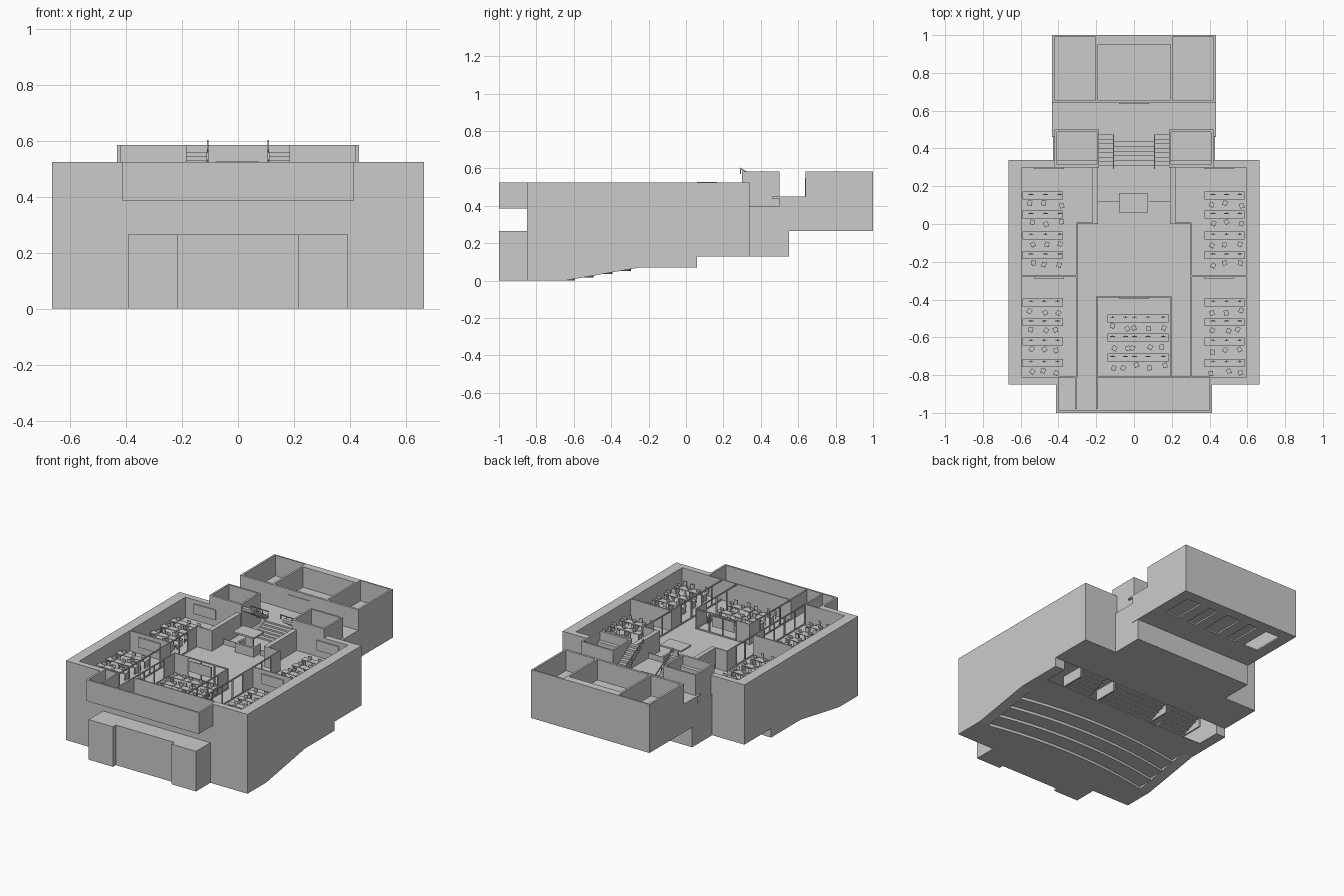
import bpy, bmesh, math, random
from mathutils import Matrix, Vector

if "Cube" in bpy.data.objects:
    bpy.data.objects.remove(bpy.data.objects["Cube"])
random.seed(4)
F, T = 0.39, 0.525      # upper floor level, main wall top
F2, T2 = 0.45, 0.585    # rear floor level, rear wall top


def finish(name, bm):
    bmesh.ops.recalc_face_normals(bm, faces=bm.faces)
    me = bpy.data.meshes.new(name)
    bm.to_mesh(me)
    bm.free()
    ob = bpy.data.objects.new(name, me)
    bpy.context.collection.objects.link(ob)
    return ob


def add_box(bm, b, m=Matrix()):
    x0, x1, y0, y1, z0, z1 = b
    s = Matrix.Diagonal((abs(x1 - x0), abs(y1 - y0), abs(z1 - z0), 1))
    t = Matrix.Translation(((x0 + x1) / 2, (y0 + y1) / 2, (z0 + z1) / 2))
    bmesh.ops.create_cube(bm, size=1, matrix=m @ t @ s)


def boxes(name, items, mirror=False):
    bm = bmesh.new()
    for b in items:
        add_box(bm, b)
        if mirror:
            add_box(bm, (-b[1], -b[0]) + tuple(b[2:]))
    return finish(name, bm)


def prism(name, pts, axis_vec, mirror=False):
    bm = bmesh.new()
    for s in ((1, -1) if mirror else (1,)):
        f = bm.faces.new([bm.verts.new((s * p[0], p[1], p[2])) for p in pts])
        r = bmesh.ops.extrude_face_region(bm, geom=[f])
        v = [g for g in r['geom'] if isinstance(g, bmesh.types.BMVert)]
        bmesh.ops.translate(bm, verts=v, vec=(s * axis_vec[0], axis_vec[1], axis_vec[2]))
    return finish(name, bm)


# ---- outer shell: side walls follow the raked hall floor
side = [(-.85, 0), (-.65, 0), (-.25, .07), (.06, .07), (.06, .13), (.34, .13), (.34, T), (-.85, T)]
prism("side_wall", [(.595, y, z) for y, z in side], (.07, 0, 0), mirror=True)
boxes("front_wall", [(.41, .6, -.85, -.81, 0, T), (.215, .41, -.85, -.81, 0, F)], True)
boxes("front_wall_middle", [(-.215, .215, -.85, -.81, .25, F)])
boxes("back_wall", [(.19, .6, .30, .34, F, T), (.42, .6, .30, .34, .13, F)], True)
boxes("upper_floor", [(-.6, .6, -.82, .34, F - .01, F)])

# ---- front projections
boxes("front_tower", [(.215, .393, -1, -.85, 0, .265)], True)
boxes("front_bay", [(-.215, .215, -.97, -.85, 0, .265)])
boxes("front_gallery", [(-.413, .413, -1, -.81, .385, F), (-.413, .413, -1, -.988, F, T),
                        (-.413, -.4, -1, -.81, F, T), (.4, .413, -1, -.81, F, T)])

# ---- hall floor: curved tiers rising to the rear
R = 3.0
edges = [-.60, -.50, -.40, -.30]
boxes("hall_floor_front", [(-.6, .6, -.85, -.70, 0, .006)])


def arc(y):
    xs = [-.6 + 1.2 * i / 12 for i in range(13)]
    return [(x, y - R + math.sqrt(R * R - x * x)) for x in xs]


def tier(name, front, back, z, h):
    prism(name, [(x, y, z) for x, y in front + back[::-1]], (0, 0, h))


rows = [[(-.6, -.70), (.6, -.70)]] + [arc(y) for y in edges] + [[(-.6, -.1), (.6, -.1)]]
for i in range(5):
    z = .0175 * i
    tier("hall_tier", rows[i], rows[i + 1], z, .006)
    if i:
        tier("hall_riser", rows[i], [(x, y + .006) for x, y in rows[i]], z - .0175, .0175)
boxes("hall_rear_floor", [(-.6, .6, .06, .34, .13, .14), (-.43, .43, .34, .55, .13, .14)])
n = 5
steps = []
for x0, x1 in ((-.46, -.27), (-.2, .2), (.27, .46)):
    for i in range(n):
        y, z = -.1 + .032 * i, .07 + .012 * i
        steps += [(x0, x1, y, y + .032, z + .006, z + .012), (x0, x1, y, y + .005, z, z + .012)]
boxes("hall_stairs", steps)
boxes("hall_stair_cheek", [(.2, .21, -.1, .06, .07, .14), (.46, .47, -.1, .06, .07, .14)], True)
boxes("hall_rear_wall", [(-.43, .43, .54, .55, .13, .40), (-.43, -.42, .34, .55, .13, .40),
                         (.42, .43, .34, .55, .13, .40)])

# ---- rear block
boxes("rear_lower_wall", [(-.433, .433, .99, 1, .265, F2), (-.433, -.42, .5, 1, .265, F2),
                          (.42, .433, .5, 1, .265, F2)])
boxes("rear_floor", [(-.433, .433, .46, 1, F2 - .01, F2)])
boxes("rear_underside", [(-.43, .43, .55, .72, .265, .275), (-.43, .43, .93, 1, .265, .275)]
      + [(x, x + .07, .72, .93, .265, .275) for x in (-.43, -.255, -.12, .05, .185, .36)])
boxes("rear_room_walls", [(-.433, .433, .64, .655, F2, T2), (-.433, .433, .99, 1, F2, T2),
                          (-.19, .19, .95, .99, F2, T2)])
boxes("rear_room_side", [(.42, .433, .64, 1, F2, T2), (.19, .203, .655, .99, F2, T2)], True)
boxes("rear_door", [(-.08, .08, .636, .64, F2, F2 + .1)])
boxes("stair_side_room", [(.408, .42, .3, .5, F, T2), (.185, .197, .3, .5, F, T2), (.197, .408, .3, .315, F, T2),
                          (.197, .408, .488, .5, F, T2), (.197, .408, .315, .488, F2 - .01, F2)], True)

# ---- main stair down, two side flights up
boxes("main_stair", [(-.11, .11, .31 + .025 * i, .48, F + .01 * i, F + .01 * (i + 1)) for i in range(6)])
boxes("side_flight", [(.11, .186, .45 - .024 * i, .474 - .024 * i, F2 + .0155 * i, F2 + .0155 * i + .018)
                      for i in range(7)], True)
rail = [(.106, .475, F2 + .038), (.106, .29, .596), (.106, .29, .604), (.106, .475, F2 + .046)]
prism("side_flight_rail", rail, (.005, 0, 0), True)
boxes("rail_post", [(.106, .111, y, y + .004, .57 - .64 * (y - .29), .598 - .64 * (y - .29))
                    for y in (.29, .35, .41, .465)], True)

# ---- inner partitions
boxes("solid_partition", [(.19, .22, 0, .30, F, T), (.2, .305, 0, .008, F, T),
                          (.3, .6, -.28, -.272, F, T)], True)
boxes("front_partition", [(-.193, .4, -.815, -.807, F, T), (-.4, -.31, -.815, -.807, F, T),
                          (-.312, -.302, -.98, -.81, F, T), (-.2, -.192, -.98, -.81, F, T)])


def frame(bm, p, q, count):
    # glazed screen: sill, head and posts from p to q
    p, q = Vector(p), Vector(q)
    d = q - p
    m = Matrix.Translation((p.x, p.y, F)) @ Matrix.Rotation(math.atan2(d.y, d.x), 4, 'Z')
    L, H = d.length, T - F
    add_box(bm, (0, L, -.003, .003, H - .008, H), m)
    add_box(bm, (0, L, -.003, .003, 0, .008), m)
    add_box(bm, (0, L * .99 / count, -.002, .002, 0, H), m)
    for i in range(count + 1):
        x = L * i / count
        add_box(bm, (x - .003, x + .003, -.004, .004, 0, H), m)


bm = bmesh.new()
for s in (-1, 1):
    frame(bm, (.303 * s, 0), (.303 * s, -.276), 3)
    frame(bm, (.303 * s, -.276), (.303 * s, -.81), 5)
    frame(bm, (.195 * s, -.385), (.195 * s, -.81), 4)
frame(bm, (-.195, -.385), (.195, -.385), 4)
finish("glazed_screens", bm)

# ---- wall boards
boxes("class_board", [(.37, .53, .292, .30, F + .045, F + .11), (.37, .53, -.288, -.28, F + .045, F + .11)], True)
boxes("centre_board", [(-.08, .08, -.395, -.388, F + .045, F + .115)])

# ---- reception island
boxes("reception_canopy", [(-.08, .075, .06, .165, .516, .527)])
boxes("reception_counter", [(-.07, .065, .07, .085, F, .45), (-.07, -.058, .085, .15, F, .45),
                            (.053, .065, .085, .15, F, .45), (-.03, .03, .115, .125, F, .516)])
boxes("reception_wing", [(.08, .19, .118, .123, F, .425)], True)

# ---- desks, monitors and chairs
desk, screen, chair = bmesh.new(), bmesh.new(), bmesh.new()


def table(x0, x1, y, seats):
    add_box(desk, (x0, x1, y - .021, y + .021, F + .042, F + .046))
    for x in (x0 + .006, (x0 + x1) / 2, x1 - .006):
        add_box(desk, (x - .003, x + .003, y - .018, y + .018, F, F + .042))
    for x in seats:
        add_box(screen, (x - .013, x + .013, y + .004, y + .008, F + .051, F + .069))
        add_box(screen, (x - .003, x + .003, y + .003, y + .012, F + .046, F + .056))
        add_box(screen, (x - .01, x + .01, y - .012, y - .004, F + .046, F + .048))
        m = Matrix.Translation((x + random.uniform(-.012, .012), y - .036 - random.uniform(0, .02), F))
        m = m @ Matrix.Rotation(random.uniform(-.6, .6), 4, 'Z')
        add_box(chair, (-.012, .012, -.012, .012, .025, .029), m)
        add_box(chair, (-.012, .012, -.014, -.011, .029, .056), m)
        for a in (-.01, .01):
            for b in (-.01, .01):
                add_box(chair, (a - .0015, a + .0015, b - .0015, b + .0015, 0, .025), m)


for y in (.15, .05, -.06, -.165, -.415, -.52, -.622, -.735):
    off = .012 if y > -.2 else 0
    table(-.59, -.375, y, [-.545, -.475 + off / 2, -.405 + off])
    table(.372, .585, y, [.418, .49, .56])
for y in (-.5, -.602, -.707):
    table(-.14, .185, y, [-.113, -.045, .003, .075, .155])
finish("desks", desk)
finish("monitors", screen)
finish("chairs", chair)
